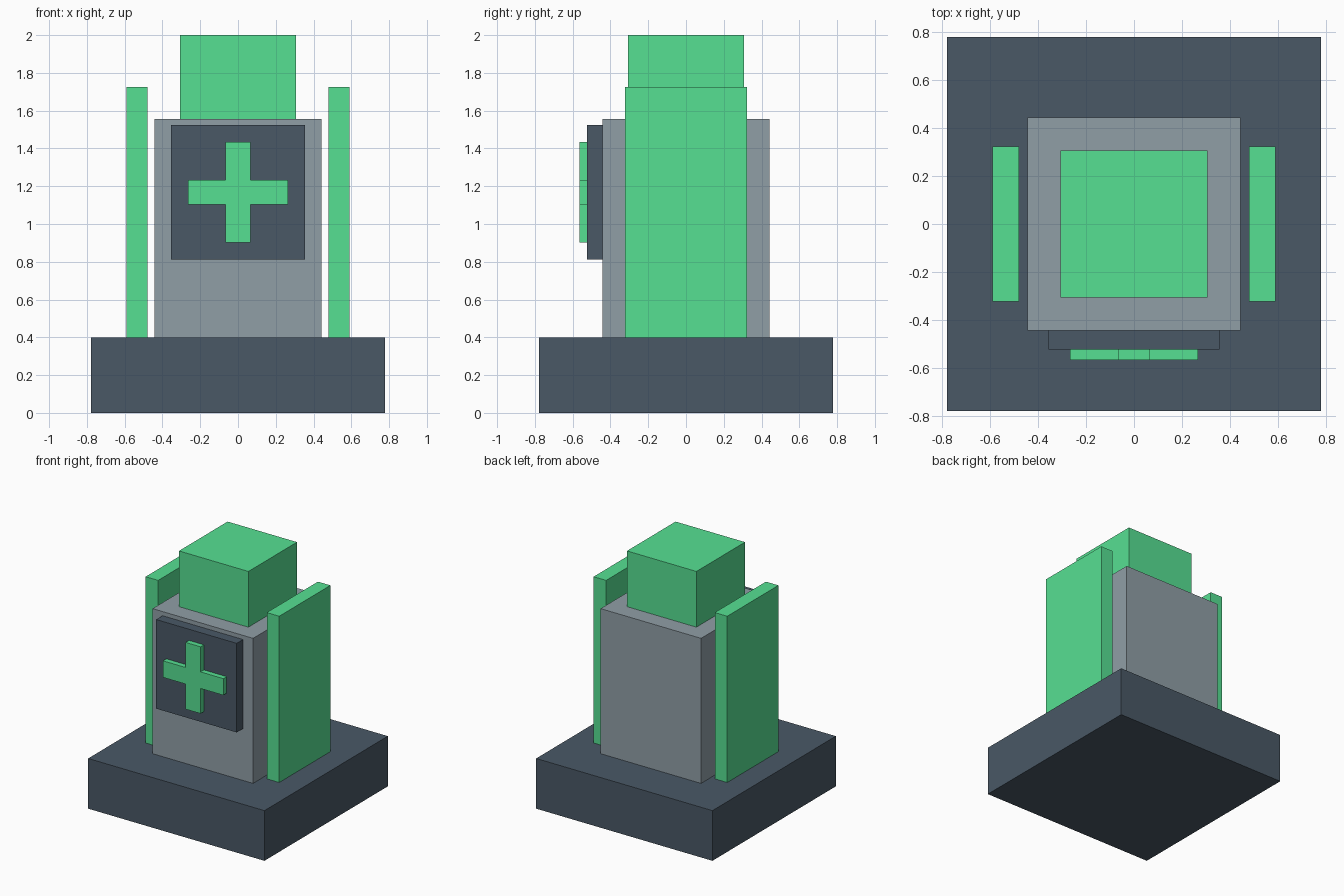
import bpy
import bmesh

if "Cube" in bpy.data.objects:
    bpy.data.objects.remove(bpy.data.objects["Cube"])


def material(name, rgb):
    # convert display colour (0-255) to linear
    mat = bpy.data.materials.new(name)
    mat.diffuse_color = [(c / 255) ** 2.2 for c in rgb] + [1.0]
    mat.use_nodes = True
    mat.node_tree.nodes["Principled BSDF"].inputs["Base Color"].default_value = mat.diffuse_color
    return mat


DARK = material("dark_slate", (75, 89, 102))
GREY = material("blue_grey", (143, 157, 165))
GREEN = material("green", (87, 223, 145))


def add_object(name, bm, mat):
    bmesh.ops.recalc_face_normals(bm, faces=bm.faces)
    mesh = bpy.data.meshes.new(name)
    bm.to_mesh(mesh)
    bm.free()
    mesh.materials.append(mat)
    obj = bpy.data.objects.new(name, mesh)
    bpy.context.collection.objects.link(obj)
    return obj


def box(name, mat, x, y, z):
    # box from (min, max) ranges on each axis
    bm = bmesh.new()
    bmesh.ops.create_cube(bm, size=1)
    for v in bm.verts:
        v.co = [r[0] if c < 0 else r[1] for c, r in zip(v.co, (x, y, z))]
    return add_object(name, bm, mat)


def sym(h):
    return (-h, h)


# Square plinth, body and top block
box("base", DARK, sym(0.777), sym(0.777), (0, 0.4))
box("body", GREY, sym(0.443), sym(0.443), (0.4, 1.556))
box("top_block", GREEN, sym(0.306), sym(0.306), (1.556, 2.0))

# Upright plates standing free on both sides
for side, x in (("left", (-0.589, -0.479)), ("right", (0.479, 0.589))):
    box(side + "_side_plate", GREEN, x, sym(0.322), (0.4, 1.725))

# Panel on the front face
box("front_panel", DARK, sym(0.355), (-0.523, -0.443), (0.813, 1.523))

# Raised plus sign: one extruded outline, centred on the panel
A, B, ZC = 0.266, 0.066, 1.168
outline = [(B, B), (B, A), (-B, A), (-B, B), (-A, B), (-A, -B),
           (-B, -B), (-B, -A), (B, -A), (B, -B), (A, -B), (A, B)]
bm = bmesh.new()
face = bm.faces.new([bm.verts.new((x, -0.523, ZC + z)) for x, z in outline])
ext = bmesh.ops.extrude_face_region(bm, geom=[face], use_keep_orig=True)
for v in ext["geom"]:
    if isinstance(v, bmesh.types.BMVert):
        v.co.y = -0.565
add_object("plus_sign", bm, GREEN)
